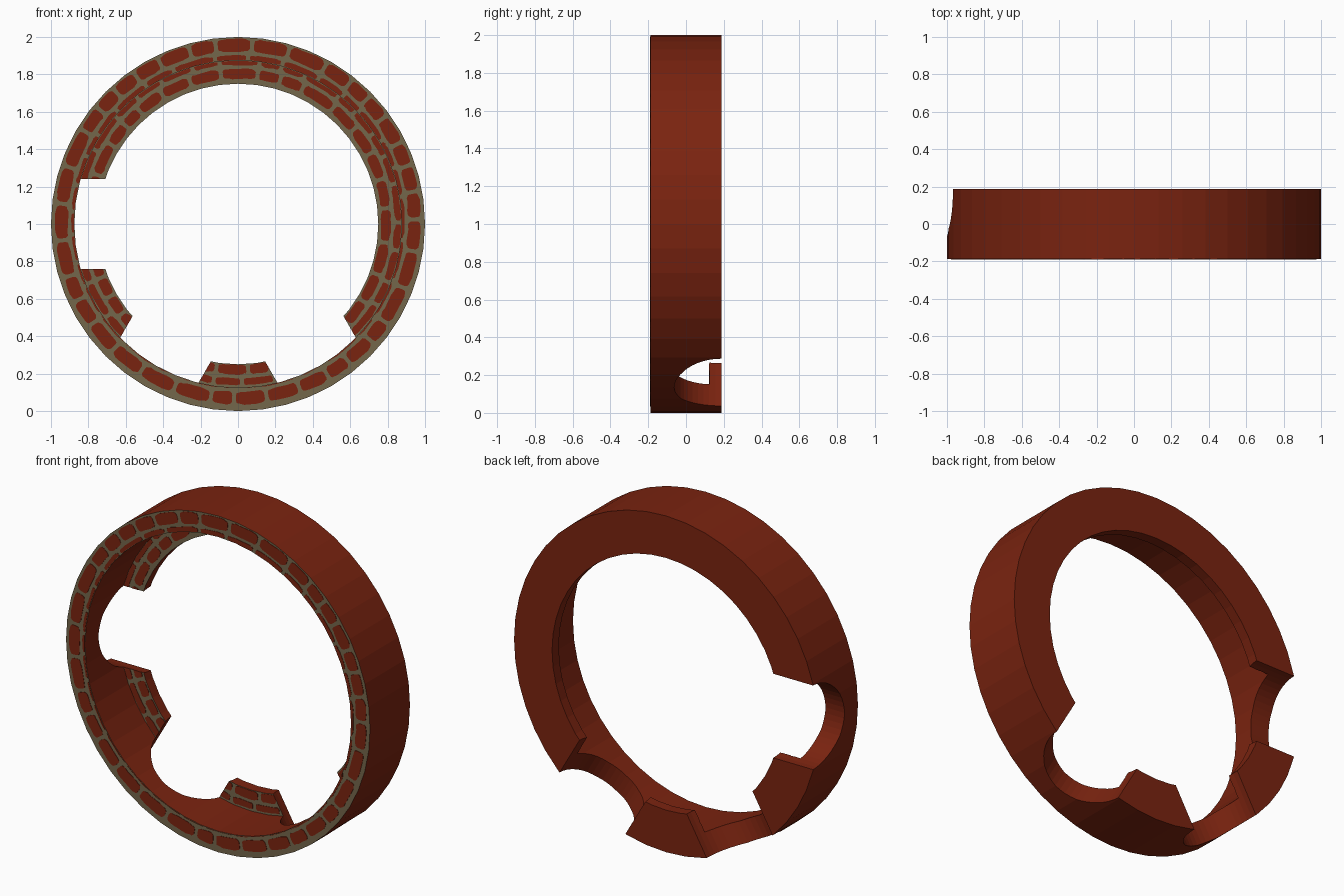
import bpy, bmesh, math, random
from mathutils import Matrix, Vector

if "Cube" in bpy.data.objects:
    bpy.data.objects.remove(bpy.data.objects["Cube"])

random.seed(4)
H = 0.1875           # half depth
LIP_Y = 0.125        # front of the rear lip
SEG = 48
GAPS = [math.radians(a) for a in (180, 240, 300)]


def material(name, colour):
    m = bpy.data.materials.new(name)
    m.diffuse_color = (*colour, 1)
    m.use_nodes = True
    m.node_tree.nodes["Principled BSDF"].inputs["Base Color"].default_value = m.diffuse_color
    return m


brick_red = material("brick red", (0.195, 0.017, 0.005))
mortar = material("mortar", (0.175, 0.135, 0.07))


def polar(r, a, y):
    return Vector((r * math.cos(a), y, 1 + r * math.sin(a)))


def make_object(name, bm, mats):
    bmesh.ops.recalc_face_normals(bm, faces=bm.faces)
    me = bpy.data.meshes.new(name)
    bm.to_mesh(me)
    bm.free()
    for m in mats:
        me.materials.append(m)
    ob = bpy.data.objects.new(name, me)
    bpy.context.collection.objects.link(ob)
    return ob


# Ring with a thin inner lip at the back: profile (radius, y) swept round
profile = [(1, -H), (1, H), (0.75, H), (0.75, LIP_Y), (0.875, LIP_Y), (0.875, -H)]
bm = bmesh.new()
rings = [[bm.verts.new(polar(r, math.tau * i / SEG, y)) for r, y in profile]
         for i in range(SEG)]
n = len(profile)
for i in range(SEG):
    a, b = rings[i], rings[(i + 1) % SEG]
    for j in range(n):
        k = (j + 1) % n
        bm.faces.new((a[j], a[k], b[k], b[j]))
bmesh.ops.recalc_face_normals(bm, faces=bm.faces)
for f in bm.faces:
    f.normal_update()
    f.material_index = 1 if f.normal.y < -0.9 else 0
ring = make_object("ring", bm, [brick_red, mortar])


# Round radial cutters centred on the back edge
bm = bmesh.new()
for a in GAPS:
    direction = Vector((math.cos(a), 0, math.sin(a)))
    rot = direction.to_track_quat('Z', 'Y').to_matrix().to_4x4()
    mat = Matrix.Translation(polar(0.9, a, H)) @ rot
    bmesh.ops.create_cone(bm, cap_ends=True, segments=48, radius1=0.25,
                          radius2=0.25, depth=0.7, matrix=mat)
cutter = make_object("gap_cutter", bm, [brick_red])
cutter.hide_render = True


def cut(ob):
    mod = ob.modifiers.new("gaps", 'BOOLEAN')
    mod.operation = 'DIFFERENCE'
    mod.solver = 'EXACT'
    mod.object = cutter
    bpy.context.view_layer.objects.active = ob
    bpy.ops.object.modifier_apply(modifier=mod.name)


def clamp(v, lo, hi):
    return max(lo, min(hi, v))


def add_brick(bm, a0, a1, r0, r1, y, lo, hi):
    """Thin rounded plate bent along the ring, kept between radii lo and hi."""
    count = 20
    front, back = [], []
    for i in range(count):
        t = math.tau * (i + 0.5) / count
        c, s = math.cos(t), math.sin(t)
        u = math.copysign(abs(c) ** 0.45, c)
        v = math.copysign(abs(s) ** 0.45, s)
        a = (a0 + a1) / 2 + u * (a1 - a0) / 2
        drift = 0.013 * math.sin(a) - 0.008
        r = (r0 + r1) / 2 + v * (r1 - r0) / 2 + drift + random.uniform(-0.003, 0.003)
        r = clamp(r, lo + 0.0004 * (1 + v), hi - 0.0004 * (1 - v))
        front.append(bm.verts.new(polar(r, a, y - 0.002)))
        back.append(bm.verts.new(polar(r, a, y + 0.002)))
    bm.faces.new(front)
    bm.faces.new(back[::-1])
    for i in range(count):
        j = (i + 1) % count
        bm.faces.new((front[i], back[i], back[j], front[j]))


def brick_course(bm, r0, r1, y, lo, hi, shortest, longest):
    # random lengths, scaled to close the circle
    lengths, total = [], 0
    around = math.tau * (r0 + r1) / 2
    while total < around:
        lengths.append(random.uniform(shortest, longest))
        total += lengths[-1]
    a = random.uniform(0, 0.2)
    for l in lengths:
        step = l / total * math.tau
        gap = 0.01 / r0
        add_brick(bm, a + gap, a + step - gap, r0, r1, y, lo, hi)
        a += step


# Brick plates on the front rim
bm = bmesh.new()
brick_course(bm, 0.917, 0.986, -H, 0.877, 0.994, 0.12, 0.22)
brick_course(bm, 0.870, 0.900, -H, 0.877, 0.994, 0.12, 0.24)
make_object("rim_bricks", bm, [brick_red])

# Brick plates on the recessed lip
bm = bmesh.new()
brick_course(bm, 0.772, 0.826, LIP_Y, 0.753, 0.872, 0.11, 0.2)
brick_course(bm, 0.845, 0.885, LIP_Y, 0.753, 0.872, 0.12, 0.22)
lip_bricks = make_object("lip_bricks", bm, [brick_red])

cut(ring)
cut(lip_bricks)
bpy.data.objects.remove(cutter)
